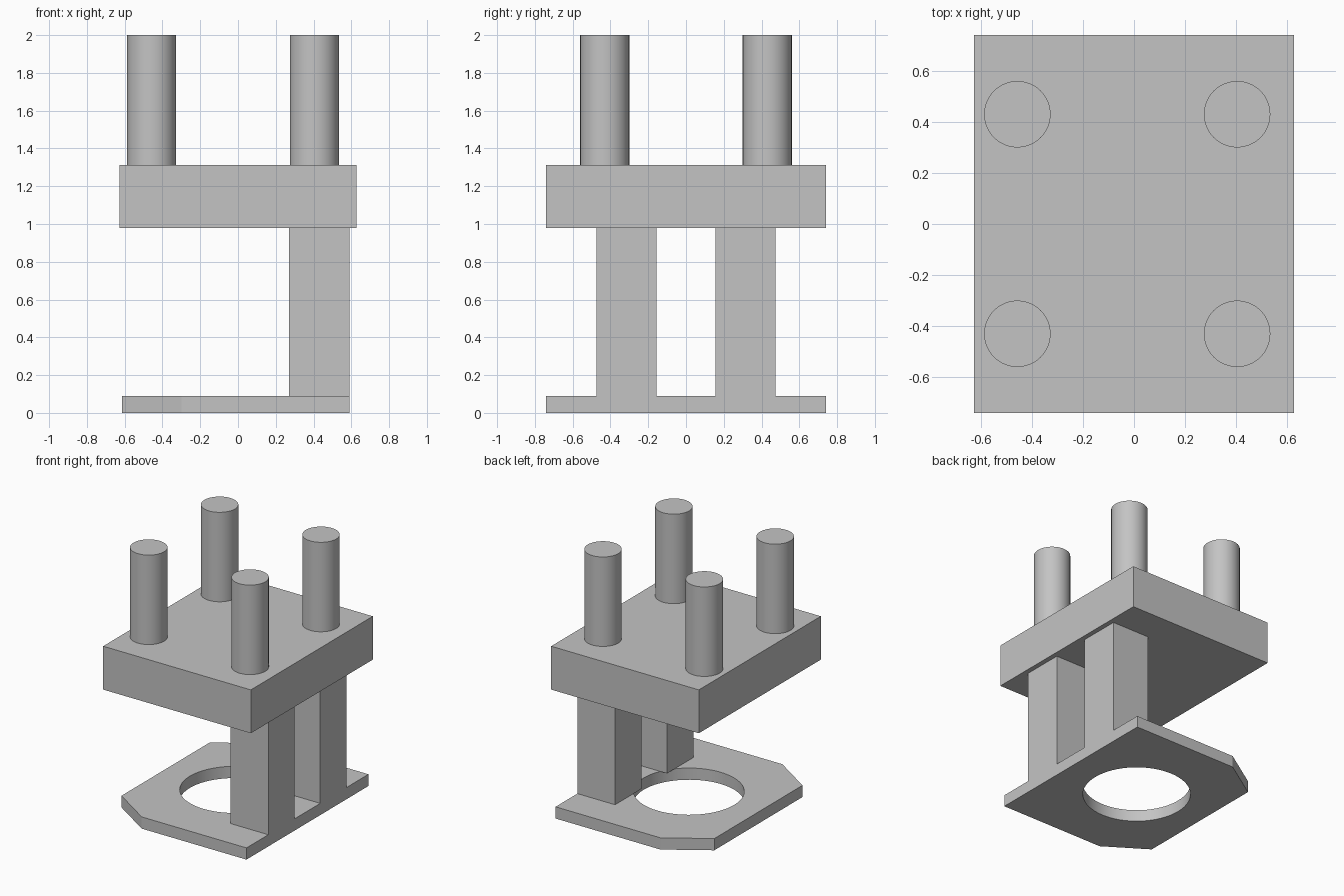
import bpy
import bmesh

cube = bpy.data.objects.get("Cube")
if cube:
    bpy.data.objects.remove(cube, do_unlink=True)

# One plain grey for every part
grey = bpy.data.materials.new("plain_grey")
grey.use_nodes = True
colour = (0.55, 0.55, 0.55, 1)
grey.diffuse_color = colour
grey.node_tree.nodes["Principled BSDF"].inputs["Base Color"].default_value = colour


def prism(name, outline, z0, z1):
    """Extrude a flat outline from z0 up to z1."""
    bm = bmesh.new()
    base = bm.faces.new([bm.verts.new((x, y, z0)) for x, y in outline])
    top = bmesh.ops.extrude_face_region(bm, geom=[base])["geom"]
    verts = [v for v in top if isinstance(v, bmesh.types.BMVert)]
    bmesh.ops.translate(bm, verts=verts, vec=(0, 0, z1 - z0))
    bmesh.ops.recalc_face_normals(bm, faces=bm.faces)
    mesh = bpy.data.meshes.new(name)
    bm.to_mesh(mesh)
    bm.free()
    mesh.materials.append(grey)
    obj = bpy.data.objects.new(name, mesh)
    bpy.context.collection.objects.link(obj)
    return obj


def box(name, x0, x1, y0, y1, z0, z1):
    return prism(name, [(x0, y0), (x1, y0), (x1, y1), (x0, y1)], z0, z1)


def cylinder(name, x, y, radius, z0, z1):
    bpy.ops.mesh.primitive_cylinder_add(vertices=64, radius=radius, depth=z1 - z0,
                                        location=(x, y, (z0 + z1) / 2))
    obj = bpy.context.object
    obj.name = name
    obj.data.materials.append(grey)
    smooth(obj)
    return obj


def smooth(obj):
    bpy.ops.object.select_all(action="DESELECT")
    obj.select_set(True)
    bpy.context.view_layer.objects.active = obj
    bpy.ops.object.shade_smooth_by_angle()


# Base plate with two clipped corners and a round hole
half = [(-0.615, -0.535), (-0.30, -0.74), (0.59, -0.74)]
base_plate = prism("base_plate", half + [(x, -y) for x, y in reversed(half)], 0, 0.09)
cutter = cylinder("hole_cutter", -0.025, 0, 0.385, -0.1, 0.2)
cutter.hide_render = True
hole = base_plate.modifiers.new("hole", "BOOLEAN")
hole.operation = "DIFFERENCE"
hole.solver = "EXACT"
hole.object = cutter
bpy.context.view_layer.objects.active = base_plate
bpy.ops.object.modifier_apply(modifier=hole.name)
bpy.data.objects.remove(cutter, do_unlink=True)
smooth(base_plate)

# Two square columns carrying the upper block
for side, y in (("front", -0.315), ("back", 0.315)):
    box(side + "_column", 0.27, 0.59, y - 0.16, y + 0.16, 0.09, 0.98)
box("upper_block", -0.627, 0.627, -0.74, 0.74, 0.98, 1.313)

# Four round pegs on top
for side, x in (("right", -0.457), ("left", 0.404)):
    for end, y in (("front", -0.43), ("back", 0.43)):
        cylinder(f"{end}_{side}_peg", x, y, 0.13, 1.313, 2)
